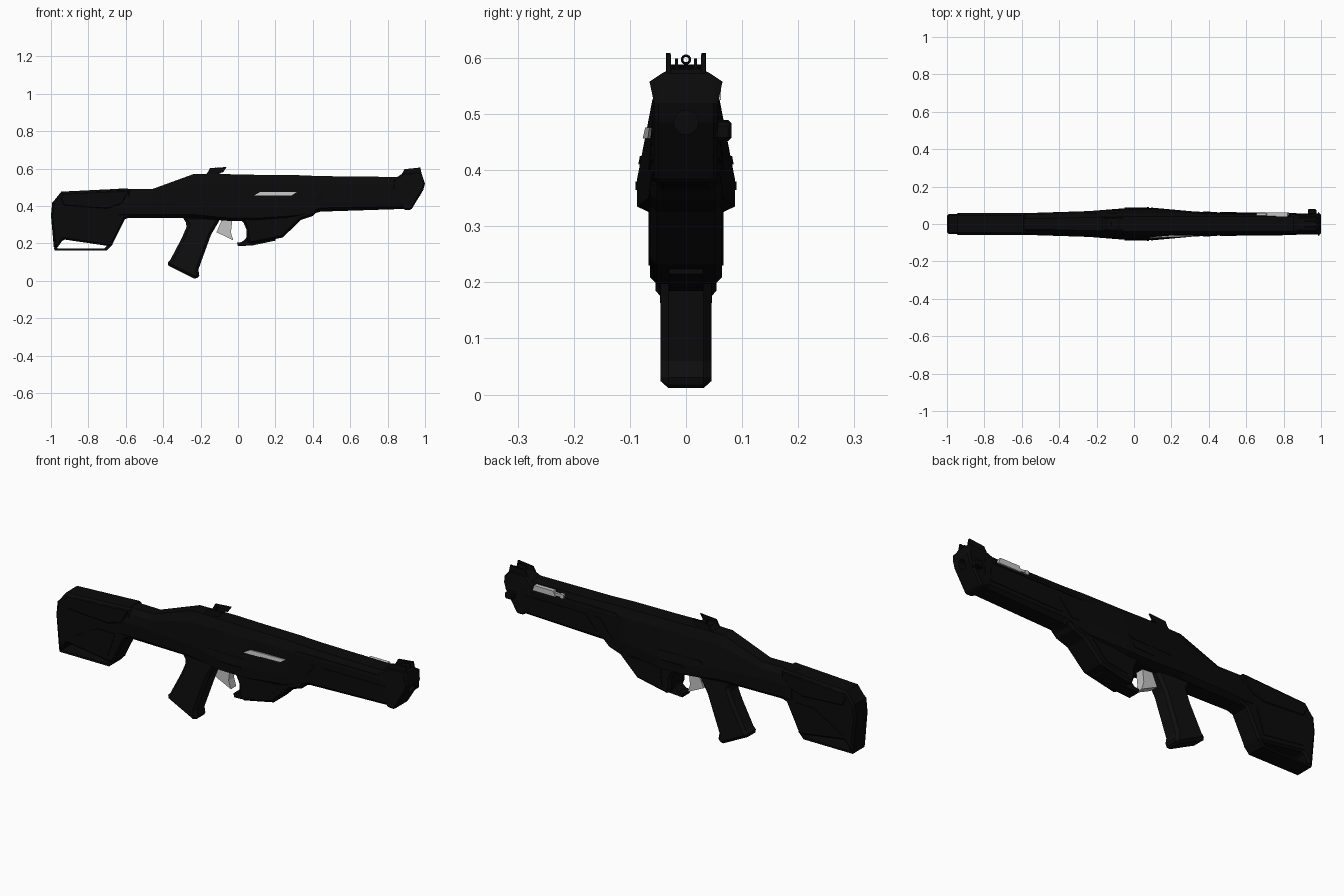
import bpy, bmesh, math
from mathutils import Matrix

if "Cube" in bpy.data.objects:
    bpy.data.objects.remove(bpy.data.objects["Cube"])


def material(name, v):
    m = bpy.data.materials.new(name)
    m.diffuse_color = (v, v, v, 1)
    m.use_nodes = True
    m.node_tree.nodes["Principled BSDF"].inputs["Base Color"].default_value = m.diffuse_color
    return m


BLACK = material("matte black", 0.003)
GRIP = material("grip black", 0.0045)
STEEL = material("light steel", 0.55)


def finish(bm, name, mat, bevel=0):
    bmesh.ops.recalc_face_normals(bm, faces=bm.faces)
    me = bpy.data.meshes.new(name)
    bm.to_mesh(me)
    bm.free()
    me.materials.append(mat)
    ob = bpy.data.objects.new(name, me)
    bpy.context.collection.objects.link(ob)
    if bevel:
        b = ob.modifiers.new("chamfer", 'BEVEL')
        b.width, b.segments, b.limit_method = bevel, 1, 'ANGLE'
        b.angle_limit = math.radians(50)
    return ob


def prism(name, pts, mat=BLACK, near=None, far=None, bevel=0):
    """Side outline (x, z) spanned between y functions or constants."""
    f = near if callable(near) else lambda x, z: near
    g = far if callable(far) else lambda x, z: far
    bm = bmesh.new()
    a = [bm.verts.new((x, f(x, z), z)) for x, z in pts]
    b = [bm.verts.new((x, g(x, z), z)) for x, z in pts]
    bm.faces.new(a)
    bm.faces.new(b[::-1])
    n = len(pts)
    for i in range(n):
        bm.faces.new((a[i], b[i], b[(i + 1) % n], a[(i + 1) % n]))
    return finish(bm, name, mat, bevel)


def slab(name, pts, half, mat=BLACK, bevel=0):
    return prism(name, pts, mat, -half, half, bevel)


# Receiver and barrel shroud: x, five heights, five half widths
STATIONS = [
    (-.64, (.335, .355, .42, .47, .493), (.035, .056, .056, .048, .030)),
    (-.46, (.335, .355, .42, .465, .49), (.040, .062, .062, .050, .030)),
    (-.24, (.335, .355, .41, .52, .570), (.045, .069, .069, .055, .035)),
    (-.04, (.320, .335, .385, .525, .57), (.055, .085, .085, .060, .040)),
    (.10, (.320, .335, .385, .525, .567), (.055, .087, .087, .060, .040)),
    (.32, (.335, .350, .40, .523, .565), (.050, .067, .067, .058, .040)),
    (.44, (.370, .390, .42, .523, .560), (.040, .061, .061, .055, .040)),
    (.90, (.385, .400, .43, .520, .555), (.040, .056, .056, .052, .040)),
]

bm = bmesh.new()
rings = []
for x, zs, ws in STATIONS:
    half = list(zip(ws, zs))
    ring = [(w, z) for w, z in half] + [(-w, z) for w, z in reversed(half)]
    rings.append([bm.verts.new((x, w, z)) for w, z in ring])
for r, s in zip(rings, rings[1:]):
    for i in range(len(r)):
        j = (i + 1) % len(r)
        bm.faces.new((r[i], r[j], s[j], s[i]))
bm.faces.new(rings[0])
bm.faces.new(rings[-1])
finish(bm, "receiver", BLACK)


def half_width(x, z):
    for (x0, z0, w0), (x1, z1, w1) in zip(STATIONS, STATIONS[1:]):
        if x <= x1:
            break
    t = min(1, max(0, (x - x0) / (x1 - x0)))
    zs = [a + (b - a) * t for a, b in zip(z0, z1)]
    ws = [a + (b - a) * t for a, b in zip(w0, w1)]
    for k in range(4):
        if z <= zs[k + 1]:
            break
    u = min(1, max(0, (z - zs[k]) / (zs[k + 1] - zs[k])))
    return ws[k] + (ws[k + 1] - ws[k]) * u


def panel(name, pts, side, lift=.003, mat=BLACK):
    """Thin plate that follows the slope of the receiver side."""
    return prism(name, pts, mat, lambda x, z: side * (half_width(x, z) - .006),
                 lambda x, z: side * (half_width(x, z) + lift))


# Stock with an open slot above its lower rail
slab("stock", [(-1, .35), (-.99, .42), (-.945, .477), (-.58, .495), (-.56, .345),
               (-.605, .33), (-.672, .195), (-.69, .186), (-.935, .222), (-.965, .178),
               (-.98, .168)], .054, bevel=.014)
slab("stock_rail", [(-.985, .18), (-.98, .163), (-.70, .163), (-.67, .195), (-.70, .19),
                    (-.715, .173), (-.96, .173)], .046)
slab("butt_pad", [(-1, .35), (-.993, .42), (-.96, .45), (-.965, .19), (-.985, .18)], .045)
slab("cheek_rest", [(-.93, .47), (-.95, .44), (-.93, .40), (-.70, .385), (-.62, .41),
                    (-.58, .485)], .058, bevel=.006)

# Pistol grip
slab("grip", [(-.30, .345), (-.27, .30), (-.30, .23), (-.362, .112), (-.385, .088),
              (-.22, .005), (-.207, .03), (-.212, .06), (-.145, .245), (-.107, .31),
              (-.09, .345)], .045, GRIP, bevel=.014)

# Trigger
slab("trigger", [(-.085, .33), (-.115, .26), (-.025, .217), (-.038, .258), (-.03, .33)],
     .022, STEEL)

# Lower housing and hooked front guard
slab("lower_housing", [(.0, .345), (.03, .31), (.045, .275), (.045, .235), (.06, .195),
                       (.24, .232), (.335, .325), (.40, .347), (.44, .385), (.20, .40)],
     .064, bevel=.012)
slab("guard_hook", [(.055, .25), (.04, .225), (.02, .207), (-.005, .205), (.0, .185),
                    (.08, .19), (.20, .215), (.20, .25)], .03)

# Side panels and trims, repeated on both sides
for s, label in ((-1, "front"), (1, "back")):
    panel(label + "_shroud_rib", [(.34, .515), (.36, .53), (.86, .53), (.86, .515)], s)
    panel(label + "_shroud_panel", [(.46, .41), (.53, .485), (.87, .485), (.87, .42)], s)
    panel(label + "_diagonal_trim", [(.37, .40), (.45, .485), (.48, .485), (.41, .40)], s)
    panel(label + "_receiver_rib", [(-.15, .41), (-.13, .425), (.10, .425), (.08, .41)], s)
    panel(label + "_lower_trim", [(-.05, .365), (-.04, .38), (.08, .38), (.07, .365)], s)
    prism(label + "_housing_plate", [(.09, .23), (.21, .25), (.29, .335), (.10, .335)],
          BLACK, s * .055, s * .067)
    prism(label + "_stock_plate", [(-.93, .25), (-.76, .345), (-.66, .345), (-.70, .22)],
          BLACK, s * .045, s * .057)

# Ejection port cover on the front side
panel("ejection_port", [(.085, .456), (.12, .476), (.315, .476), (.285, .456)], -1,
      .004, STEEL)

# Muzzle cap with a narrowing top and a bore
cap = prism("muzzle_cap", [(.83, .54), (.885, .578), (.98, .58), (.988, .555), (1, .52),
                           (.99, .485), (.925, .378), (.885, .38), (.865, .41), (.83, .42)],
            BLACK, lambda x, z: -.057 if z < .56 else -.036,
            lambda x, z: .057 if z < .56 else .036, bevel=.008)
bm = bmesh.new()
bmesh.ops.create_cone(bm, cap_ends=True, segments=16, radius1=.022, radius2=.022, depth=.2,
                      matrix=Matrix.Translation((1.0, 0, .485)) @
                      Matrix.Rotation(math.pi / 2, 4, 'Y'))
cutter = finish(bm, "bore_cutter", BLACK)
cutter.hide_render = True
cutter.display_type = 'WIRE'
cut = cap.modifiers.new("bore", 'BOOLEAN')
cut.operation, cut.object, cut.solver = 'DIFFERENCE', cutter, 'EXACT'
prism("sling_stud", [(.93, .452), (.975, .452), (.975, .485), (.93, .49)], BLACK,
      .05, .081, bevel=.006)

# Sights: bases, outer wings, inner posts
slab("rear_sight_base", [(-.18, .562), (-.15, .588), (-.08, .588), (-.11, .562)], .036)
for s in (-1, 1):
    def wing(name, pts, y, t):
        prism(name, pts, BLACK, s * (y - t), s * (y + t))
    wing("rear_sight_wing", [(-.165, .575), (-.15, .602), (-.06, .609), (-.08, .58)], .032, .004)
    wing("front_sight_wing", [(.875, .57), (.89, .597), (.975, .606), (.982, .57)], .031, .004)
    wing("front_sight_post", [(.91, .57), (.92, .594), (.965, .599), (.97, .57)], .017, .003)

# Ring of the rear aperture
bm = bmesh.new()
N, M = 16, 6
loops = []
for i in range(N):
    a = 2 * math.pi * i / N
    loops.append([])
    for j in range(M):
        b = 2 * math.pi * j / M
        r = .007 + .0022 * math.cos(b)
        loops[-1].append(bm.verts.new((-.12 + .0022 * math.sin(b), r * math.cos(a),
                                       .597 + r * math.sin(a))))
for i in range(N):
    for j in range(M):
        p, q = loops[i], loops[(i + 1) % N]
        bm.faces.new((p[j], q[j], q[(j + 1) % M], p[(j + 1) % M]))
finish(bm, "aperture_ring", BLACK)

# Charging slider on the back side
prism("slider", [(.70, .525), (.71, .553), (.82, .553), (.83, .525)], STEEL,
      .040, lambda x, z: .062)
prism("slider_rod", [(.665, .532), (.665, .544), (.71, .544), (.71, .532)], STEEL,
      .040, .058)
prism("slider_knob", [(.655, .528), (.655, .547), (.675, .547), (.675, .528)], STEEL,
      .042, .060)
